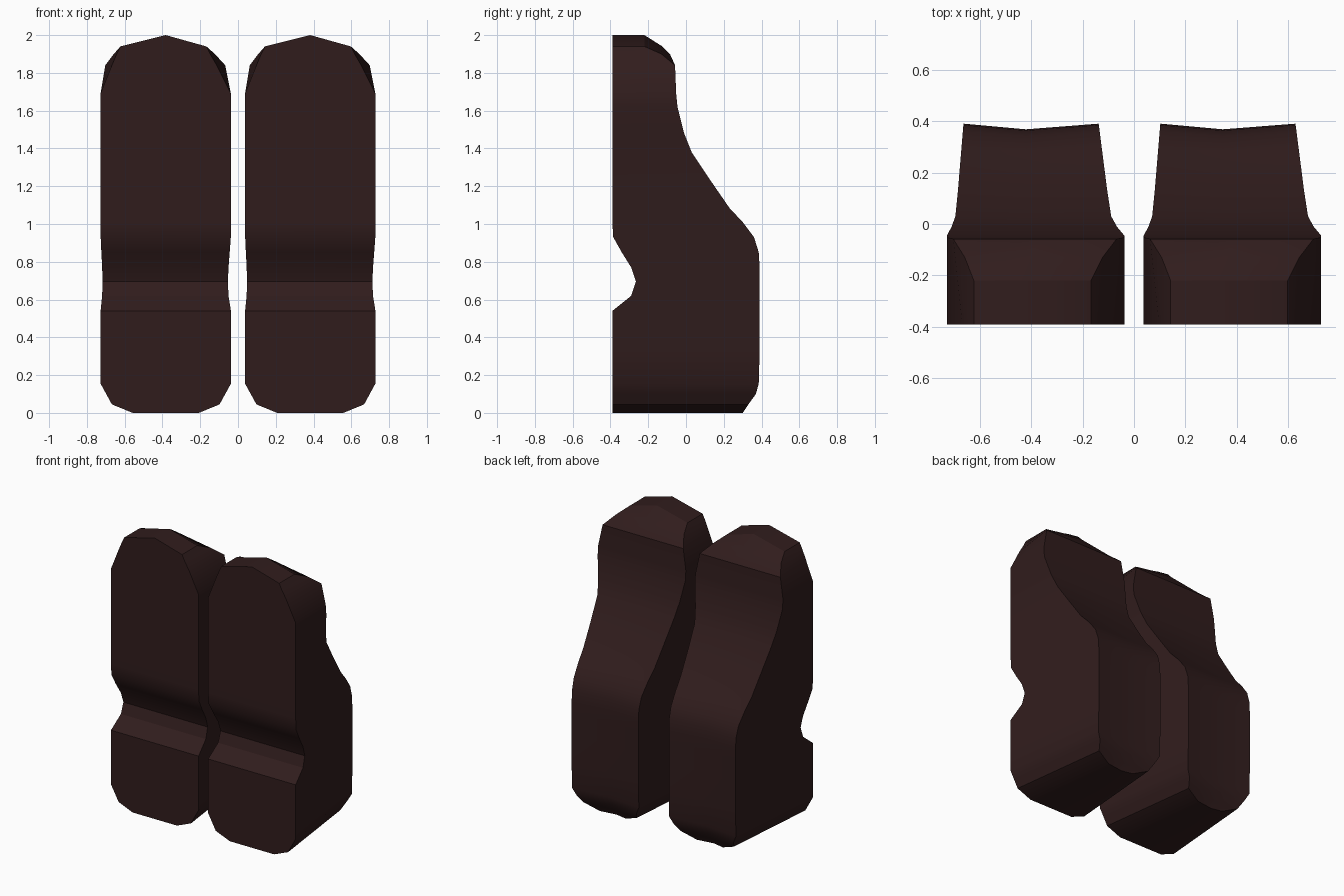
import bpy, bmesh, math

# Levels: z, front y, back y, front left/right x, back left/right x, back taper
F = (-0.73, -0.04)
LEVELS = [
    (0.00, -0.39, 0.30, (-0.56, -0.21), (-0.56, -0.21), 1),
    (0.045, -0.39, 0.33, (-0.67, -0.10), (-0.67, -0.10), 1),
    (0.10, -0.39, 0.37, (-0.70, -0.07), (-0.70, -0.07), 1),
    (0.155, -0.39, 0.385, F, F, 1),
    (0.33, -0.39, 0.39, F, F, 1),
    (0.54, -0.39, 0.39, F, F, 1),
    (0.62, -0.29, 0.39, F, F, 1),
    (0.695, -0.265, 0.39, F, F, 1),
    (0.77, -0.29, 0.39, F, F, 1),
    (0.85, -0.34, 0.385, F, F, 1),
    (0.93, -0.385, 0.36, F, F, 1),
    (1.01, -0.39, 0.30, F, F, 1),
    (1.085, -0.39, 0.23, F, F, 1),
    (1.23, -0.39, 0.13, F, F, 1),
    (1.38, -0.39, 0.03, F, F, 0.95),
    (1.48, -0.39, -0.01, F, F, 0.6),
    (1.62, -0.39, -0.045, F, F, 0),
    (1.69, -0.39, -0.052, F, F, 0),
    (1.84, -0.39, -0.058, (-0.67, -0.115), (-0.705, -0.07), 0),
    (1.90, -0.39, -0.13, (-0.645, -0.15), (-0.66, -0.125), 0),
    (1.94, -0.39, -0.22, (-0.625, -0.17), (-0.625, -0.17), 0),
    (2.00, -0.39, -0.22, (-0.385, -0.385), (-0.385, -0.385), 0),
]
MID_BACK = {1.90: -0.085, 1.94: -0.125}   # crown is fuller along the centre

mat = bpy.data.materials.new("dark_rubber")
mat.diffuse_color = (0.03, 0.012, 0.012, 1)


def make_pad(name, dx):
    bm = bmesh.new()
    rings = []
    for z, yf, yb, xf, xb, t in LEVELS:
        # sides narrow toward the back
        fl, fr = xf[0] + 0.083 * (yf + 0.39), xf[1] - 0.128 * (yf + 0.39)
        k = t * (yb + 0.39)
        bl, br = xb[0] + 0.083 * k, xb[1] - 0.128 * k
        # back face is slightly hollow
        ym = MID_BACK.get(z, yb - 0.022 * t * max(0, yb) / 0.39)
        pts = [(fl, yf), ((fl + fr) / 2, yf), (fr, yf),
               (br, yb), ((bl + br) / 2 - 0.02 * t, ym), (bl, yb)]
        rings.append([bm.verts.new((x + dx, y, z)) for x, y in pts])
    for a, b in zip(rings, rings[1:]):
        for i in range(6):
            j = (i + 1) % 6
            bm.faces.new((a[i], a[j], b[j], b[i]))
    bm.faces.new(rings[0][::-1])
    bmesh.ops.remove_doubles(bm, verts=bm.verts, dist=1e-4)
    bmesh.ops.recalc_face_normals(bm, faces=bm.faces)
    me = bpy.data.meshes.new(name)
    bm.to_mesh(me)
    bm.free()
    me.materials.append(mat)
    ob = bpy.data.objects.new(name, me)
    bpy.context.collection.objects.link(ob)
    bpy.ops.object.select_all(action='DESELECT')
    ob.select_set(True)
    bpy.context.view_layer.objects.active = ob
    bpy.ops.object.shade_smooth_by_angle(angle=math.radians(30))


# Two identical pads side by side
make_pad("left_pad", 0.0025)
make_pad("right_pad", 0.7675)
